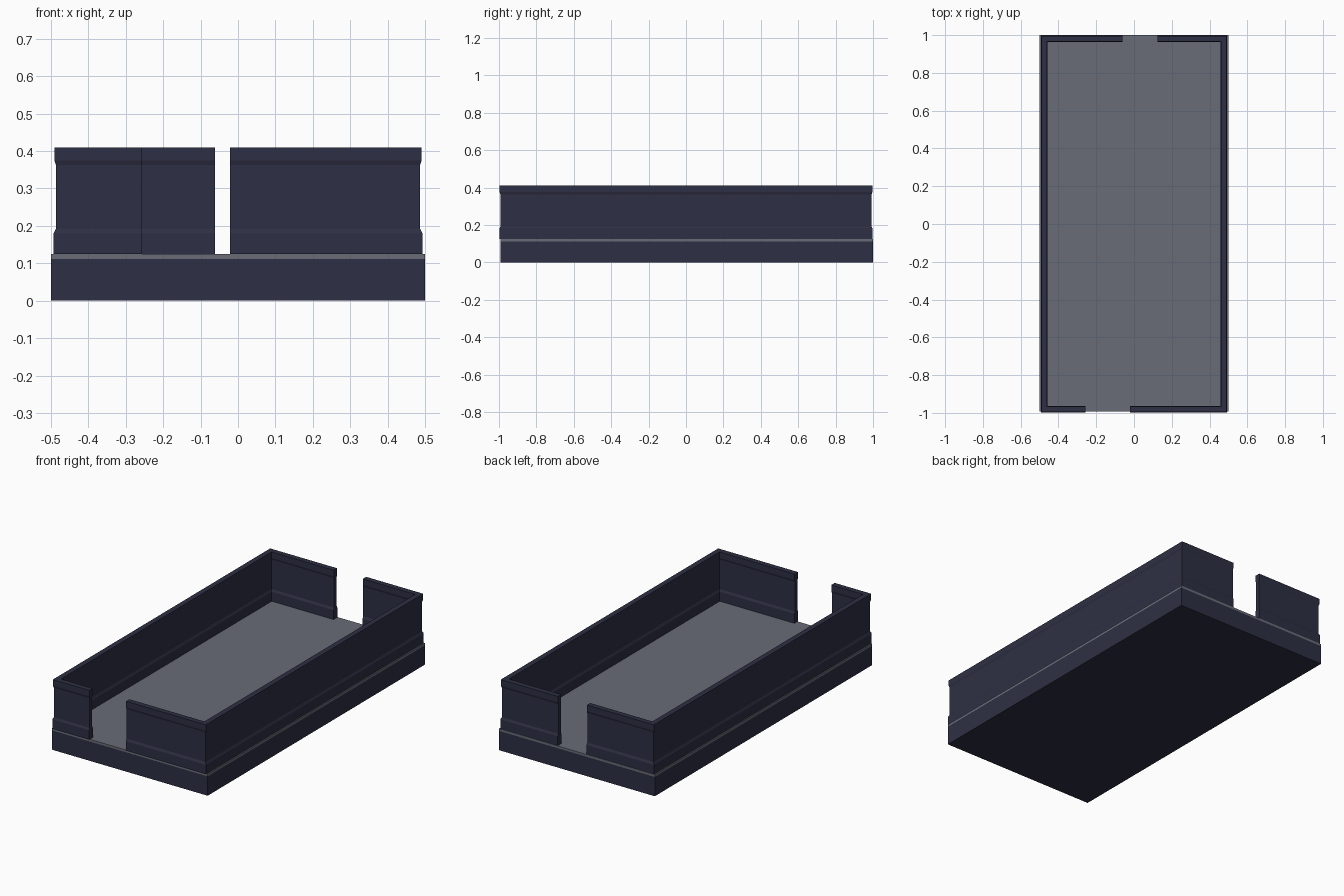
import bpy, bmesh

if "Cube" in bpy.data.objects:
    bpy.data.objects.remove(bpy.data.objects["Cube"])


def material(name, rgb):
    m = bpy.data.materials.new(name)
    m.diffuse_color = (*rgb, 1)
    m.use_nodes = True
    m.node_tree.nodes["Principled BSDF"].inputs["Base Color"].default_value = m.diffuse_color
    return m


NAVY = material("dark navy", (0.027, 0.028, 0.056))
GREY = material("slate grey", (0.138, 0.150, 0.184))


def finish(name, bm, mat):
    bmesh.ops.recalc_face_normals(bm, faces=bm.faces)
    me = bpy.data.meshes.new(name)
    bm.to_mesh(me)
    bm.free()
    me.materials.append(mat)
    ob = bpy.data.objects.new(name, me)
    bpy.context.collection.objects.link(ob)


def box(name, lo, hi, mat):
    bm = bmesh.new()
    bmesh.ops.create_cube(bm, size=1)
    for v in bm.verts:
        v.co = [lo[i] if v.co[i] < 0 else hi[i] for i in range(3)]
    finish(name, bm, mat)


# Wall cross-section: (inset from outer line, height), skirting and top rail stand proud
PROFILE = [(0.0, 0.125), (0.0, 0.18), (0.006, 0.192), (0.006, 0.363),
           (0.002, 0.375), (0.002, 0.41), (0.033, 0.41), (0.033, 0.375),
           (0.029, 0.363), (0.029, 0.192), (0.035, 0.18), (0.035, 0.125)]
Y_FRONT, Y_BACK, X_SIDE = -0.998, 0.998, 0.493


def wall(name, side, x_front, x_back):
    """Mitred wall running from the front opening around one side to the back opening."""
    bm = bmesh.new()
    rings = []
    for at_end, back in ((True, False), (False, False), (False, True), (True, True)):
        ring = []
        for inset, z in PROFILE:
            x = (x_back if back else x_front) if at_end else side * (X_SIDE - inset)
            y = Y_BACK - inset if back else Y_FRONT + inset
            ring.append(bm.verts.new((x, y, z)))
        rings.append(ring)
    n = len(PROFILE)
    for a, b in zip(rings, rings[1:]):
        for i in range(n):
            j = (i + 1) % n
            bm.faces.new((a[i], a[j], b[j], b[i]))
    bm.faces.new(rings[0])
    bm.faces.new(rings[-1])
    finish(name, bm, NAVY)


# Base block and floor slab
box("base", (-0.5, -0.992, 0), (0.5, 1.0, 0.112), NAVY)
box("floor", (-0.5, -0.992, 0.112), (0.5, 1.0, 0.125), GREY)

# Walls either side of the two offset openings
wall("left_wall", -1, -0.257, -0.061)
wall("right_wall", 1, -0.021, 0.125)
